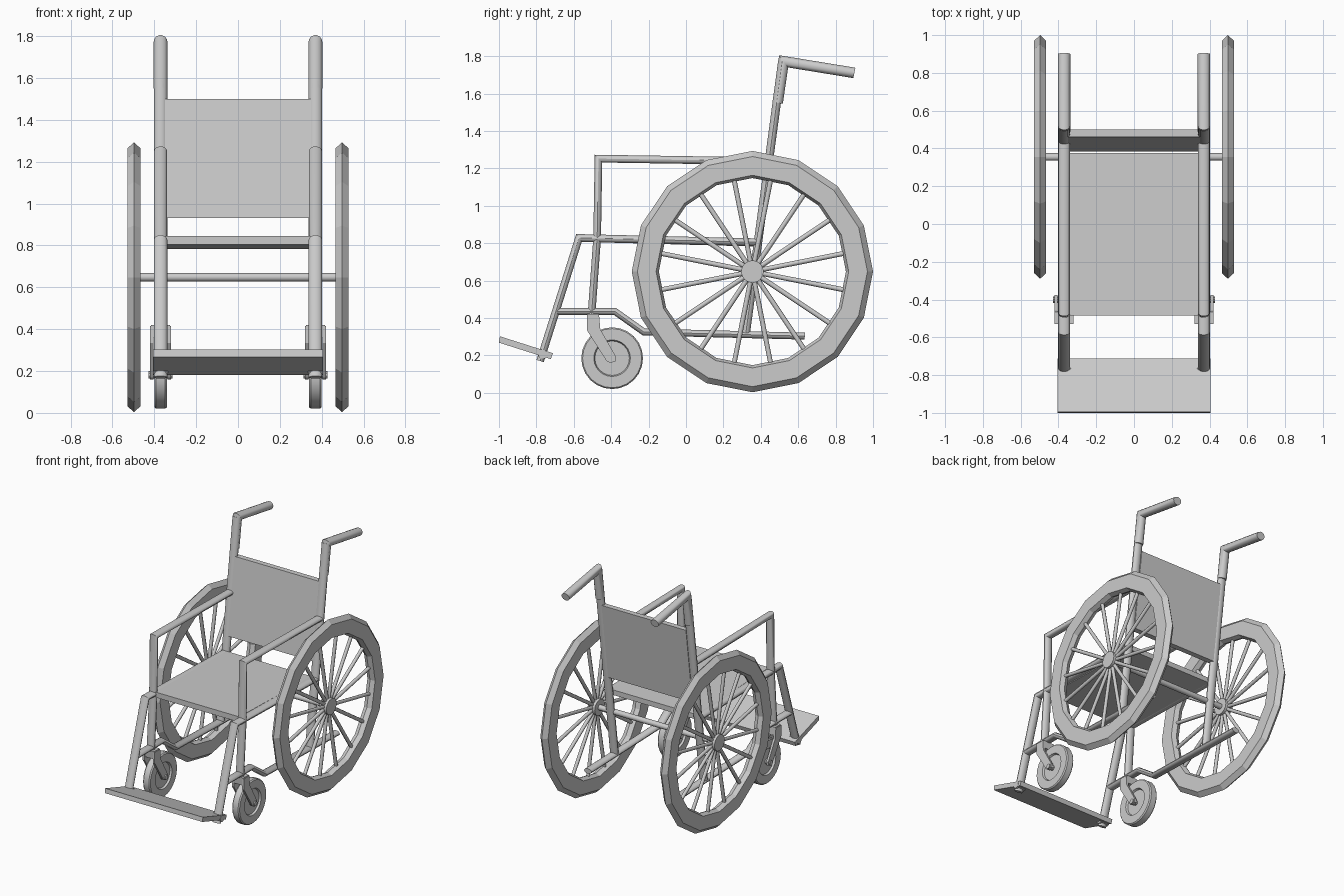
import bpy, bmesh, math
from mathutils import Vector, Matrix

if "Cube" in bpy.data.objects:
    bpy.data.objects.remove(bpy.data.objects["Cube"])


def finish(bm, name, smooth=None):
    bmesh.ops.recalc_face_normals(bm, faces=bm.faces)
    me = bpy.data.meshes.new(name)
    bm.to_mesh(me)
    bm.free()
    ob = bpy.data.objects.new(name, me)
    bpy.context.collection.objects.link(ob)
    if smooth:
        bpy.ops.object.select_all(action='DESELECT')
        ob.select_set(True)
        bpy.context.view_layer.objects.active = ob
        bpy.ops.object.shade_smooth_by_angle(angle=math.radians(smooth))
    return ob


def skin(bm, rings, closed=False):
    """Bridge consecutive rings of vertices with quads."""
    n = len(rings[0])
    pairs = list(zip(rings, rings[1:])) + ([(rings[-1], rings[0])] if closed else [])
    for a, b in pairs:
        for i in range(n):
            j = (i + 1) % n
            bm.faces.new((a[i], a[j], b[j], b[i]))
    if not closed:
        bm.faces.new(rings[0])
        bm.faces.new(rings[-1])


def tube(name, x, path, rx, rin, n=14):
    """Sweep an oval section along a (y, z) path with mitred corners."""
    bm = bmesh.new()
    pts = [Vector(p) for p in path]
    rings = []
    for i, p in enumerate(pts):
        d1 = (p - pts[i - 1]).normalized() if i else None
        d2 = (pts[i + 1] - p).normalized() if i < len(pts) - 1 else None
        d1, d2 = d1 or d2, d2 or d1
        t = (d1 + d2).normalized()
        side = Vector((-t.y, t.x)) / t.dot(d1)
        ring = []
        for k in range(n):
            a = 2 * math.pi * k / n
            q = p + side * rin * math.sin(a)
            ring.append(bm.verts.new((x + rx * math.cos(a), q.x, q.y)))
        rings.append(ring)
    skin(bm, rings)
    return finish(bm, name, 35)


def lathe_x(name, x, cy, cz, profile, n, closed, smooth=None):
    """Spin an (x offset, radius) profile about an axis along x."""
    bm = bmesh.new()
    rings = [[bm.verts.new((x + dx, cy + r * math.sin(2 * math.pi * k / n),
                            cz + r * math.cos(2 * math.pi * k / n)))
              for k in range(n)] for dx, r in profile]
    skin(bm, rings, closed)
    return finish(bm, name, smooth)


def slab(name, x0, x1, outline):
    """Extrude a (y, z) outline between two x positions."""
    bm = bmesh.new()
    skin(bm, [[bm.verts.new((x, y, z)) for y, z in outline] for x in (x0, x1)])
    return finish(bm, name)


CY, CZ = 0.355, 0.648      # drive wheel centre
KY, KZ = -0.395, 0.185     # caster centre

for s, side in ((-1, "left"), (1, "right")):
    x = 0.37 * s
    # side frame tubes
    tube("back_post_" + side, x, [(0.515, 1.775), (0.32, 0.32)], 0.032, 0.023)
    tube("push_handle_" + side, x,
         [(0.49, 1.55), (0.522, 1.772), (0.89, 1.712), (0.90, 1.71)], 0.033, 0.029)
    tube("armrest_" + side, x,
         [(0.445, 1.238), (-0.468, 1.252), (-0.475, 0.83), (-0.505, 0.42)], 0.031, 0.021)
    tube("seat_rail_and_leg_" + side, x,
         [(0.38, 0.805), (-0.572, 0.828), (-0.78, 0.17)], 0.032, 0.021)
    tube("lower_rail_" + side, x,
         [(-0.69, 0.435), (-0.38, 0.435), (-0.225, 0.325), (0.635, 0.303)], 0.031, 0.019)

    # drive wheel
    wx = 0.497 * s
    lathe_x("wheel_rim_" + side, wx, CY, CZ,
            [(0, 0.645), (0.032, 0.615), (0.032, 0.515), (0, 0.50),
             (-0.032, 0.515), (-0.032, 0.615)], 16, True)
    lathe_x("wheel_hub_" + side, wx, CY, CZ,
            [(-0.03, 0.06), (0.03, 0.06)], 16, False, 35)
    bm = bmesh.new()
    for k in range(16):
        m = (Matrix.Translation((wx, CY, CZ))
             @ Matrix.Rotation(2 * math.pi * (k + 0.5) / 16, 4, 'X')
             @ Matrix.Translation((0, 0, 0.275)))
        bmesh.ops.create_cone(bm, cap_ends=True, segments=8, radius1=0.013,
                              radius2=0.013, depth=0.49, matrix=m)
    finish(bm, "wheel_spokes_" + side, 50)

    # caster wheel, bolt and fork
    lathe_x("caster_wheel_" + side, x, KY, KZ,
            [(-0.016, 0.02), (-0.016, 0.092), (-0.03, 0.098), (-0.03, 0.158), (-0.022, 0.165),
             (0.022, 0.165), (0.03, 0.158), (0.03, 0.098), (0.016, 0.092), (0.016, 0.02)],
            24, False, 35)
    lathe_x("caster_bolt_" + side, x, -0.4, 0.182,
            [(-0.058, 0.018), (0.058, 0.018)], 10, False, 35)
    for o in (-0.042, 0.042):
        slab("caster_fork_" + side, x + o - 0.008, x + o + 0.008,
             [(-0.53, 0.415), (-0.465, 0.415), (-0.458, 0.34), (-0.375, 0.195),
              (-0.378, 0.168), (-0.405, 0.16), (-0.425, 0.17), (-0.53, 0.335)])
    slab("caster_fork_crown_" + side, x - 0.045, x + 0.045,
         [(-0.53, 0.42), (-0.465, 0.42), (-0.46, 0.36), (-0.525, 0.36)])
    # footplate pivot
    lathe_x("footplate_pivot_" + side, x, -0.765, 0.205,
            [(-0.036, 0.025), (0.036, 0.025)], 10, False, 35)

# axle
lathe_x("axle", 0, CY, CZ, [(-0.497, 0.02), (0.497, 0.02)], 12, False, 35)
# fabric seat and backrest
slab("seat", -0.35, 0.35, [(-0.485, 0.845), (0.375, 0.82), (0.375, 0.782), (-0.485, 0.805)])
slab("backrest", -0.35, 0.35, [(0.461, 1.50), (0.501, 1.50), (0.424, 0.93), (0.384, 0.93)])
# footplate
slab("footplate", -0.405, 0.405,
     [(-0.995, 0.302), (-0.712, 0.212), (-0.722, 0.18), (-1.0, 0.268)])
